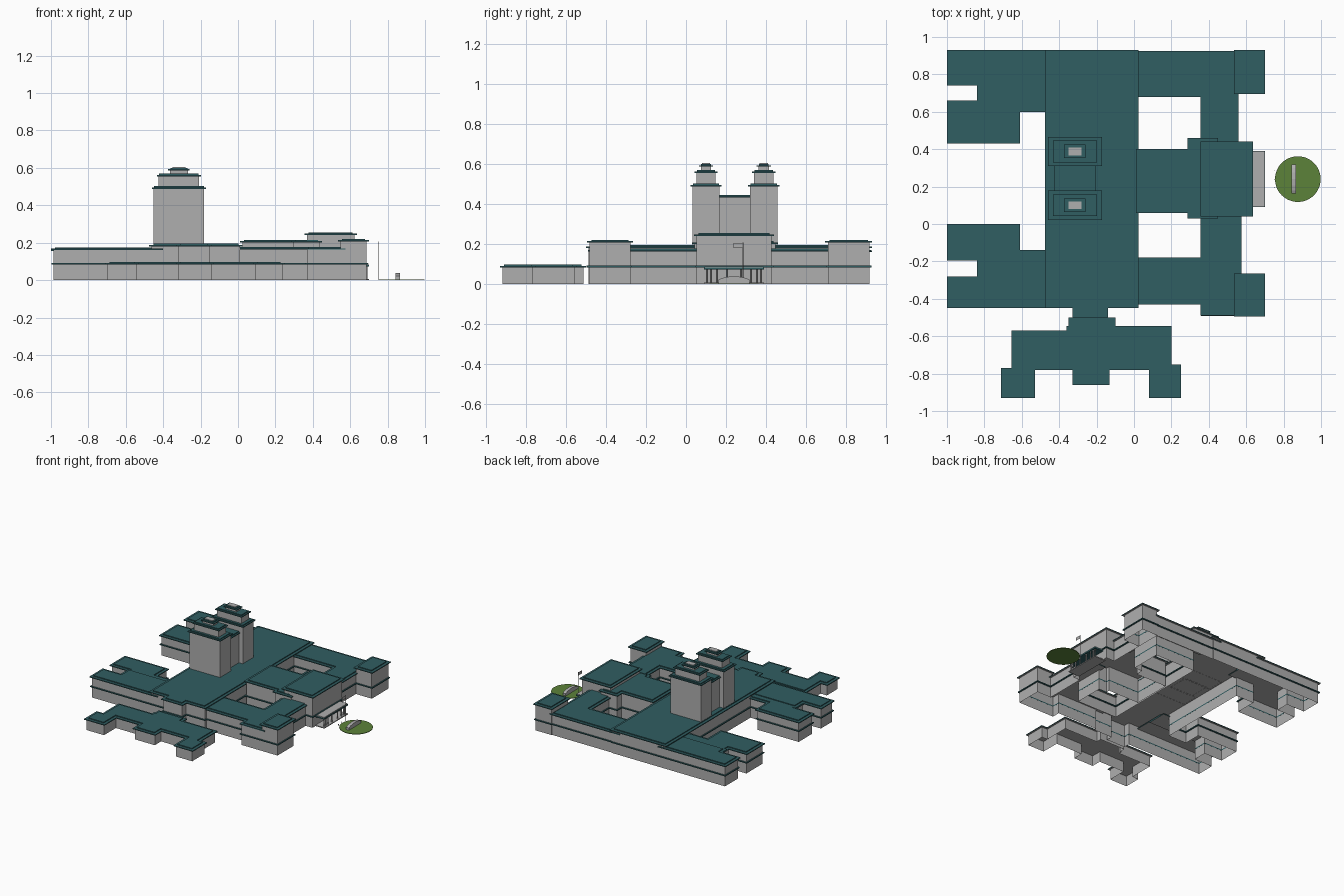
import bpy, bmesh, math

if "Cube" in bpy.data.objects:
    bpy.data.objects.remove(bpy.data.objects["Cube"])


def material(name, rgb):
    m = bpy.data.materials.new(name)
    m.diffuse_color = (*rgb, 1)
    m.use_nodes = True
    m.node_tree.nodes["Principled BSDF"].inputs["Base Color"].default_value = m.diffuse_color
    return m


TEAL = material("teal roofing", (0.03, 0.112, 0.122))
GREY = material("grey stone", (0.43, 0.43, 0.43))
GREEN = material("lawn green", (0.107, 0.223, 0.042))


def finish(name, bm, mats):
    bmesh.ops.remove_doubles(bm, verts=bm.verts, dist=1e-5)
    bmesh.ops.dissolve_limit(bm, angle_limit=0.01, verts=bm.verts[:], edges=bm.edges[:],
                             delimit={'MATERIAL'})
    me = bpy.data.meshes.new(name)
    bm.to_mesh(me)
    bm.free()
    for m in mats:
        me.materials.append(m)
    ob = bpy.data.objects.new(name, me)
    bpy.context.collection.objects.link(ob)
    return ob


def shrink(rects, d):
    return [(r[0] + d, r[1] - d, r[2] + d, r[3] - d, *r[4:]) for r in rects]


def union(bm, rects, z0, cap=True, bottom=False, holes=()):
    """Joined outline of rectangles (x0, x1, y0, y1, top), with no inner walls."""
    every = list(rects) + list(holes)
    xs = sorted({round(v, 4) for r in every for v in r[:2]})
    ys = sorted({round(v, 4) for r in every for v in r[2:4]})
    nx, ny = len(xs) - 1, len(ys) - 1

    def top(i, j):
        if not (0 <= i < nx and 0 <= j < ny):
            return z0
        x, y = (xs[i] + xs[i + 1]) / 2, (ys[j] + ys[j + 1]) / 2
        has = lambda r: r[0] < x < r[1] and r[2] < y < r[3]
        if any(has(h) for h in holes):
            return z0
        return max([r[4] for r in rects if has(r)], default=z0)

    def face(pts, index=0, flip=False):
        f = bm.faces.new([bm.verts.new(p) for p in (pts[::-1] if flip else pts)])
        f.material_index = index

    for i in range(nx + 1):
        for j in range(ny + 1):
            h, x, y = top(i, j), xs[i], ys[j]
            west, south = top(i - 1, j), top(i, j - 1)
            if j < ny and west != h:
                lo, hi, b = min(h, west), max(h, west), ys[j + 1]
                face([(x, y, lo), (x, b, lo), (x, b, hi), (x, y, hi)], flip=h > west)
            if i < nx and south != h:
                lo, hi, b = min(h, south), max(h, south), xs[i + 1]
                face([(b, y, lo), (x, y, lo), (x, y, hi), (b, y, hi)], flip=h > south)
            if h > z0:
                a, b = xs[i + 1], ys[j + 1]
                if cap:
                    face([(x, y, h), (a, y, h), (a, b, h), (x, b, h)])
                if bottom:
                    face([(x, y, z0), (x, b, z0), (a, b, z0), (a, y, z0)], 1)


def roof(name, rects, z, step=0.022, thick=0.007, rise=0.007):
    """Overhanging eave plate with a smaller raised plate on it."""
    bm = bmesh.new()
    union(bm, [(*r[:4], z + thick) for r in rects], z, bottom=True)
    union(bm, [(*r[:4], z + thick + rise) for r in shrink(rects, step)], z + thick)
    return finish(name, bm, [TEAL, GREY])


def walls(name, rects, z0, inset=0.013):
    bm = bmesh.new()
    union(bm, shrink(rects, inset), z0, cap=False)
    return finish(name, bm, [GREY])


def belt(name, rects, z0, z1, outer=0.004, inner=0.0135):
    bm = bmesh.new()
    flat = [(*r[:4], z1) for r in rects]
    union(bm, shrink(flat, outer), z0, bottom=True, holes=shrink(flat, inner))
    return finish(name, bm, [TEAL, TEAL])


def block(name, r, z0, z1, mat):
    bm = bmesh.new()
    union(bm, [(*r, z1)], z0, bottom=True)
    return finish(name, bm, [mat, mat])


def cylinder(name, x, y, z0, z1, rad, mat, n=12):
    bpy.ops.mesh.primitive_cylinder_add(vertices=n, radius=rad, depth=z1 - z0,
                                        location=(x, y, (z0 + z1) / 2))
    ob = bpy.context.object
    ob.name = name
    ob.data.materials.append(mat)
    bpy.ops.object.shade_smooth_by_angle()
    return ob


# Main building: each wing is an eave height and a set of rectangles
wings = {
    "northwest_wing": (0.161, [(-1, -.4, .74, .93), (-.84, -.4, .68, .93)]),
    "northwest_annex": (0.155, [(-1, -.61, .43, .66), (-.84, -.61, .43, .75),
                                (-.84, -.4, .60, .75)]),
    "southwest_wing": (0.161, [(-1, -.4, -.45, -.28), (-.84, -.4, -.45, -.18)]),
    "southwest_annex": (0.155, [(-1, -.61, -.195, 0), (-.84, -.61, -.3, 0),
                                (-.84, -.4, -.3, -.14)]),
    "central_hall": (0.181, [(-.475, .025, -.45, .93), (-.33, -.14, -.5, -.3)]),
    "north_corridor": (0.163, [(-.06, .5, .68, .925), (.355, .56, .38, .925)]),
    "south_corridor": (0.163, [(-.06, .5, -.43, -.18), (.355, .575, -.49, .1)]),
    "middle_wing": (0.201, [(.01, .45, .06, .40), (.285, .45, .03, .46)]),
    "entrance_block": (0.241, [(.355, .635, .04, .44)]),
    "southeast_corner": (0.207, [(.535, .70, -.495, -.265)]),
    "northeast_corner": (0.207, [(.535, .70, .695, .93)]),
}
main = []
for name, (z, rects) in wings.items():
    roof(name + "_roof", rects, z)
    main += [(*r, z) for r in rects]
# Fill the two short gaps beside the southeast block, below its roof
main.append((.355, .575, -.495, .1, .163))
walls("main_walls", main, 0)
belt("main_belt", main, 0.084, 0.092)

# Low south building
south = [(-.35, -.10, -.75, -.50), (-.655, -.3, -.78, -.57), (-.36, .20, -.78, -.545),
         (-.71, -.53, -.93, -.77), (-.655, -.53, -.93, -.57),
         (-.33, -.13, -.86, -.65), (.08, .25, -.93, -.75), (.08, .20, -.93, -.6)]
roof("south_building_roof", south, 0.084)
walls("south_building_walls", [(*r, .084) for r in south], 0)

# Twin towers, stepped in three tiers, joined by a lower link
for side, cy in (("south", .1), ("north", .388)):
    tiers = [(.145, .078, .18, .488), (.118, .058, .50, .555), (.058, .036, .565, .586)]
    for k, (hx, hy, z0, z1) in enumerate(tiers):
        cx = -.316
        r = (cx - hx, cx + hx, cy - hy, cy + hy)
        walls(f"{side}_tower_walls_{k + 1}", [(*r, z1)], z0, 0.01)
        roof(f"{side}_tower_roof_{k + 1}", [r], z1, 0.012)
    block(f"{side}_tower_cap", (cx - .035, cx + .035, cy - .021, cy + .021), .6, .604, GREY)
link = [(-.425, -.205, .15, .34)]
walls("tower_link_walls", [(*link[0], .432)], .18, 0.01)
roof("tower_link_roof", link, .432, 0.012)

# Entrance portico
block("portico_canopy", (.60, .70, .09, .39), .072, .082, TEAL)
block("portico_deck", (.60, .697, .093, .387), .082, .088, GREY)
block("portico_step", (.60, .70, .09, .39), 0, .007, GREY)
for k, y in enumerate((.105, .125, .155, .205, .275, .325, .355, .375)):
    cylinder(f"portico_column_{k + 1}", .687, y, .007, .072, .005, GREY)

# Flagpoles and flag
for k, (y, h) in enumerate(((.195, .012), (.238, .012), (.284, .207))):
    cylinder(f"flagpole_{k + 1}", .752, y, 0, h, .002, GREY, 6)
block("flag", (.7515, .7525, .238, .284), .18, .205, GREY)

# Round lawn with a stone monument
cylinder("lawn", .876, .24, 0, .004, .122, GREEN, 48)
bm = bmesh.new()
outline = [(.163, .003), (.163, .022), (.18, .03), (.205, .036), (.24, .039),
           (.275, .036), (.30, .03), (.317, .022), (.317, .003)]
f = bm.faces.new([bm.verts.new((.842, y, z)) for y, z in outline])
ext = bmesh.ops.extrude_face_region(bm, geom=[f])
bmesh.ops.translate(bm, vec=(.025, 0, 0),
                    verts=[v for v in ext["geom"] if isinstance(v, bmesh.types.BMVert)])
bmesh.ops.recalc_face_normals(bm, faces=bm.faces[:])
finish("monument", bm, [GREY])
